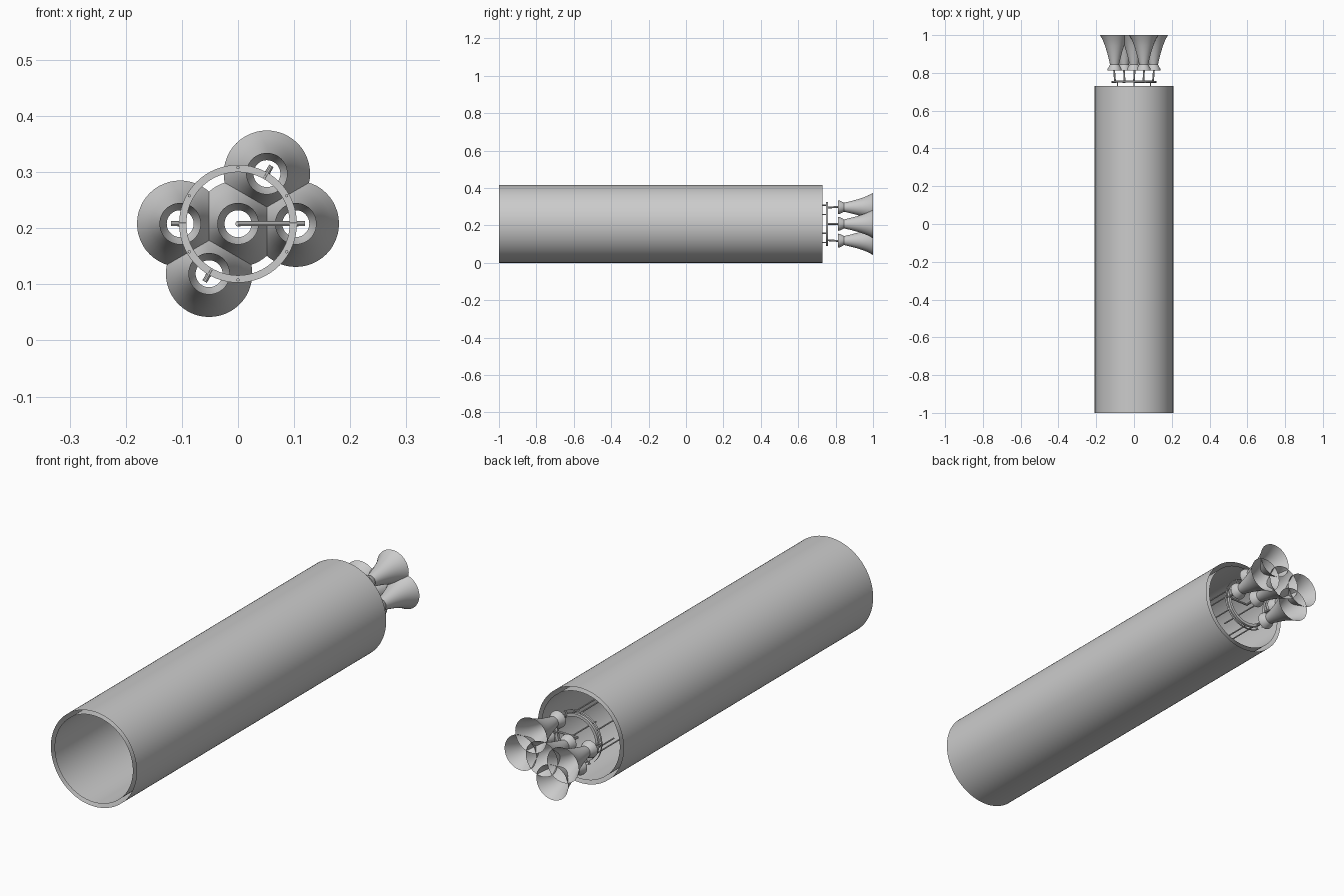
import bpy, bmesh, math
from mathutils import Vector, Matrix

if "Cube" in bpy.data.objects:
    bpy.data.objects.remove(bpy.data.objects["Cube"])

CZ = 0.208  # height of the rocket axis


def finish(name, bm):
    me = bpy.data.meshes.new(name)
    bm.normal_update()
    bm.to_mesh(me)
    bm.free()
    ob = bpy.data.objects.new(name, me)
    bpy.context.collection.objects.link(ob)
    for o in bpy.context.selected_objects:
        o.select_set(False)
    ob.select_set(True)
    bpy.context.view_layer.objects.active = ob
    bpy.ops.object.shade_smooth_by_angle(angle=math.radians(35))
    return ob


def lathe(name, profile, cx=0, cz=CZ, n=64, closed=False):
    """Revolve (radius, y) points around an axis parallel to y."""
    bm = bmesh.new()
    rings = []
    for r, y in profile:
        rings.append([bm.verts.new((cx + r * math.cos(2 * math.pi * i / n), y,
                                    cz + r * math.sin(2 * math.pi * i / n))) for i in range(n)])
    pairs = list(zip(rings, rings[1:]))
    if closed:
        pairs.append((rings[-1], rings[0]))
    for a, b in pairs:
        for i in range(n):
            j = (i + 1) % n
            bm.faces.new((a[i], b[i], b[j], a[j]))
    return finish(name, bm)


def rod(name, a, b, radius, n=10):
    a, b = Vector(a), Vector(b)
    d = b - a
    mat = Matrix.Translation((a + b) / 2) @ d.to_track_quat('Z', 'Y').to_matrix().to_4x4()
    bm = bmesh.new()
    bmesh.ops.create_cone(bm, cap_ends=True, segments=n, radius1=radius, radius2=radius,
                          depth=d.length, matrix=mat)
    return finish(name, bm)


def polar(r, deg, y):
    t = math.radians(deg)
    return (r * math.cos(t), y, CZ + r * math.sin(t))


# Body tube: outer skin and inner liner, open at both ends
lathe("outer_skin", [(0.208, -1), (0.208, 0.73)], n=96)
lathe("inner_liner", [(0.19, 0.73), (0.19, -1)], n=96)

# Thrust ring and the thin band around it
lathe("thrust_ring", [(0.092, 0.748), (0.105, 0.748), (0.105, 0.760), (0.092, 0.760)], closed=True)
lathe("thin_band", [(0.118, 0.748), (0.118, 0.758)])

# Thin stringers running from the ring into the body
for k in range(6):
    ang = 30 + 60 * k
    rod("stringer", polar(0.1, ang, 0.5), polar(0.1, ang, 0.752), 0.003, 8)

# Engines: one in the middle and four around it
BELL = [(0.037, 0.812), (0.036, 0.822), (0.024, 0.845), (0.031, 0.875), (0.040, 0.910),
        (0.051, 0.945), (0.063, 0.975), (0.077, 1.0)]
for i, (r, ang) in enumerate([(0, 0), (0.103, 0), (0.103, 60), (0.103, 180), (0.103, 240)]):
    x, _, z = polar(r, ang, 0)
    lathe(f"engine_bell_{i}", BELL, x, z, 48)
    # Radial bracket across the ring, then a feed rod to the chamber
    inner = 0.0 if r == 0 else 0.093
    rod(f"bracket_{i}", polar(inner, ang, 0.752), polar(0.119, ang, 0.752), 0.0045)
    rod(f"feed_rod_{i}", polar(max(r - 0.003, 0), ang, 0.75), polar(r + 0.003, ang, 0.822), 0.005)
